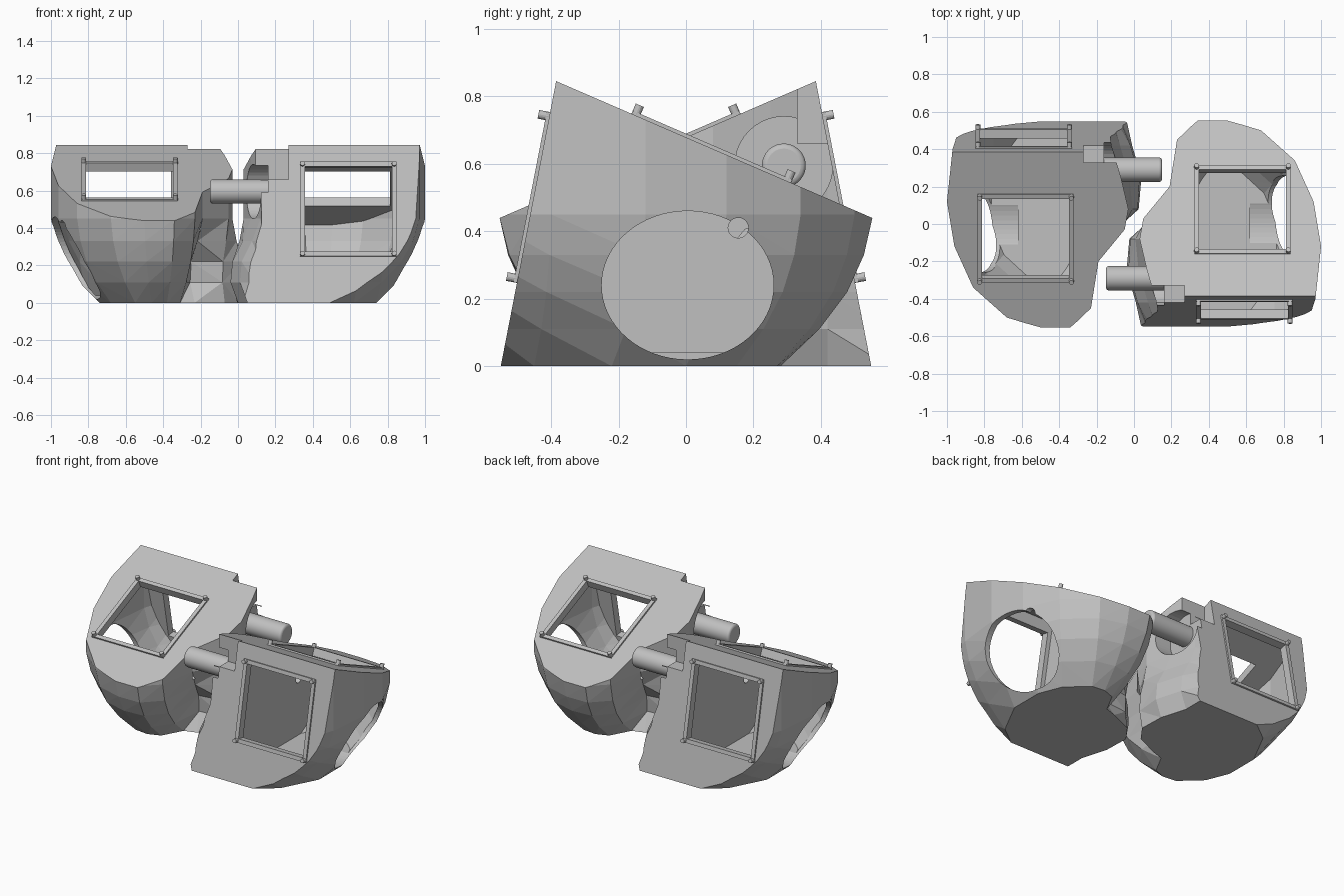
import bpy, bmesh, math
from mathutils import Matrix, Vector

if "Cube" in bpy.data.objects:
    bpy.data.objects.remove(bpy.data.objects["Cube"])

grey = bpy.data.materials.new("matte grey")
grey.use_nodes = True
COLOUR = (0.53, 0.53, 0.53, 1)
grey.diffuse_color = COLOUR
grey.node_tree.nodes["Principled BSDF"].inputs["Base Color"].default_value = COLOUR

# Sloped faces of the shell: point on the plane and tilt about x
FRONT = Matrix.Translation((0.59, -0.452, 0.5)) @ Matrix.Rotation(math.radians(79), 4, 'X')
TOP = Matrix.Translation((0.58, 0.075, 0.646)) @ Matrix.Rotation(math.radians(-23.4), 4, 'X')

# Plan outline: foot point, rim point
OUTLINE = [
    ((.05, -.60), (.15, -.60)), ((.45, -.58), (.90, -.62)),
    ((.62, -.45), (.97, -.40)), ((.74, -.22), (1.0, -.12)),
    ((.74, .00), (.96, .12)), ((.68, .15), (.86, .34)),
    ((.55, .27), (.68, .50)), ((.46, .28), (.50, .555)),
    ((.38, .25), (.34, .555)), ((.31, .12), (.23, .45)),
    ((.25, .05), (.19, .20)), ((.08, .02), (.05, .03)),
    ((-.02, -.08), (.03, -.08)), ((-.03, -.25), (.07, -.25)),
    ((.02, -.42), (.12, -.42)),
]
# Height, outer flare and inner flare of each ring
RINGS = [(0, 0, .3), (.11, .42, -.1), (.22, .72, 0), (.33, .9, .55), (.45, 1, 1), (1, 1, 1)]


def make(name, bm):
    mesh = bpy.data.meshes.new(name)
    bmesh.ops.recalc_face_normals(bm, faces=bm.faces)
    bm.to_mesh(mesh)
    bm.free()
    mesh.materials.append(grey)
    obj = bpy.data.objects.new(name, mesh)
    bpy.context.collection.objects.link(obj)
    return obj


def slice_off(bm, point, normal):
    bmesh.ops.bisect_plane(bm, geom=bm.verts[:] + bm.edges[:] + bm.faces[:], dist=1e-5,
                           plane_co=point, plane_no=normal, clear_outer=True)
    bmesh.ops.holes_fill(bm, edges=[e for e in bm.edges if e.is_boundary], sides=0)


def loft(name, scale=1, inset=0):
    """Flared rings trimmed by the sloped front and top."""
    bm = bmesh.new()
    rings = []
    for z, outer, inner in RINGS:
        ring = []
        for i, (foot, rim) in enumerate(OUTLINE):
            t = inner if i > 9 else outer
            p = Vector(foot).lerp(Vector(rim), t)
            ring.append(bm.verts.new((.55 + (p.x - .55) * scale, p.y * scale, z)))
        rings.append(ring)
    n = len(OUTLINE)
    for low, high in zip(rings, rings[1:]):
        for i in range(n):
            j = (i + 1) % n
            bm.faces.new((low[i], low[j], high[j], high[i]))
    bm.faces.new(rings[0][::-1])
    bm.faces.new(rings[-1])
    bmesh.ops.triangulate(bm, faces=[f for f in bm.faces if len(f.verts) == 4])
    for plane in (FRONT, TOP):
        normal = plane.to_3x3() @ Vector((0, 0, 1))
        slice_off(bm, plane.translation - normal * inset, normal)
    if inset:
        slice_off(bm, (0, 0, inset), (0, 0, -1))
        slice_off(bm, (.33, 0, 0), (-1, 0, 0))
    return make(name, bm)


def add_box(bm, matrix, centre, size):
    bmesh.ops.create_cube(bm, size=1, matrix=matrix @ Matrix.Translation(centre)
                          @ Matrix.Diagonal((*size, 1)))


def box(name, matrix, centre, size):
    bm = bmesh.new()
    add_box(bm, matrix, centre, size)
    return make(name, bm)


def rod(name, x0, x1, y, z, ry, rz, sides=40):
    """Elliptical rod along x."""
    bm = bmesh.new()
    bmesh.ops.create_cone(bm, cap_ends=True, segments=sides, radius1=1, radius2=1, depth=1,
                          matrix=Matrix.Translation(((x0 + x1) / 2, y, z))
                          @ Matrix.Diagonal((x1 - x0, ry, rz, 1))
                          @ Matrix.Rotation(math.pi / 2, 4, 'Y'))
    return make(name, bm)


def cut(target, cutter):
    mod = target.modifiers.new("cut", 'BOOLEAN')
    mod.operation = 'DIFFERENCE'
    mod.solver = 'EXACT'
    mod.object = cutter
    bpy.context.view_layer.objects.active = target
    bpy.ops.object.modifier_apply(modifier=mod.name)
    bpy.data.objects.remove(cutter)


def window_frame(name, plane):
    """Four raised bars with a small pin on each corner."""
    bm = bmesh.new()
    for s in (-1, 1):
        add_box(bm, plane, (s * .245, 0, 0), (.025, .515, .02))
        add_box(bm, plane, (0, s * .245, 0), (.515, .025, .02))
        for t in (-1, 1):
            bmesh.ops.create_cone(bm, cap_ends=True, segments=16, radius1=.013, radius2=.013,
                                  depth=.05, matrix=plane @ Matrix.Translation((s * .245, t * .245, .008)))
    return make(name, bm)


# Hollow shell with two windows, a round side port and a peg socket
shell = loft("left_shell")
cut(shell, loft("cavity", .92, .04))
for plane in (FRONT, TOP):
    cut(shell, box("window_cutter", plane, (0, 0, 0), (.465, .465, .16)))
cut(shell, rod("port_cutter", .62, 1.2, .005, .24, .255, .22, 64))
cut(shell, rod("socket_cutter", -.3, .16, -.29, .595, .145, .145))
cut(shell, rod("cable_cutter", .2, 1.2, .155, .41, .03, .03, 24))
cut(shell, box("notch_cutter", Matrix(), (.12, -.43, .8), (.3, .2, .28)))

# Round peg with a softened tip
peg = rod("left_peg", -.15, .22, -.29, .595, .065, .065)
bevel = peg.modifiers.new("soft tip", 'BEVEL')
bevel.width = .015
bevel.segments = 3
bevel.limit_method = 'ANGLE'
bpy.ops.object.select_all(action='DESELECT')
peg.select_set(True)
bpy.context.view_layer.objects.active = peg
bpy.ops.object.shade_smooth_by_angle(angle=math.radians(35))

parts = [shell, peg, window_frame("left_front_frame", FRONT), window_frame("left_top_frame", TOP)]

# Opposite half, turned half a revolution
for part in parts:
    twin = part.copy()
    twin.name = part.name.replace("left", "right")
    twin.matrix_world = Matrix.Rotation(math.pi, 4, 'Z')
    bpy.context.collection.objects.link(twin)
